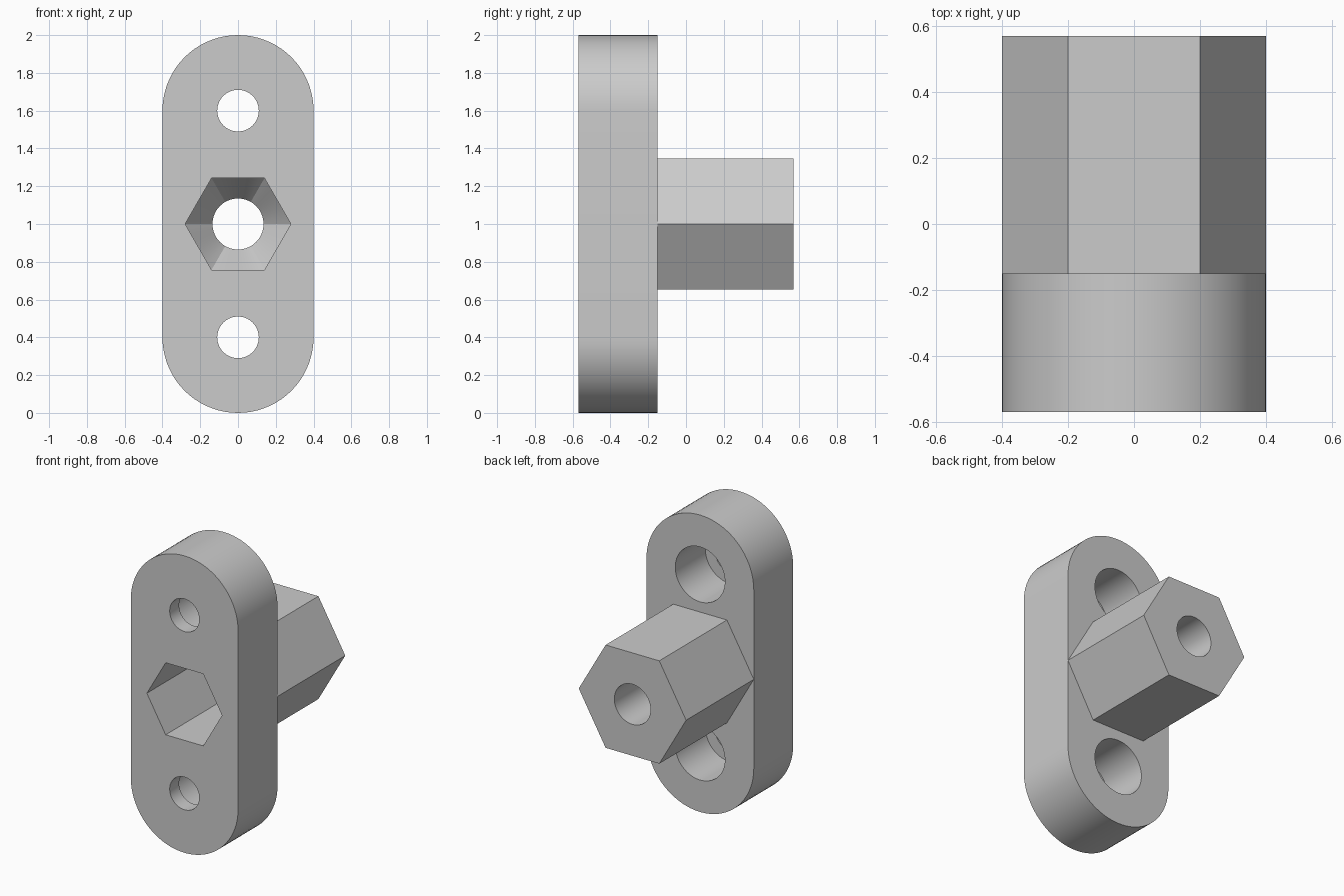
import bpy, bmesh, math

cube = bpy.data.objects.get("Cube")
if cube:
    bpy.data.objects.remove(cube, do_unlink=True)

grey = bpy.data.materials.new("plain_grey")
grey.use_nodes = True
grey.diffuse_color = (0.6, 0.6, 0.6, 1)
grey.node_tree.nodes["Principled BSDF"].inputs["Base Color"].default_value = (0.6, 0.6, 0.6, 1)

SEGMENTS = 72
FRONT, JOIN, BACK = -0.57, -0.15, 0.57


def circle(radius, cz):
    steps = [math.tau * i / SEGMENTS for i in range(SEGMENTS)]
    return [(radius * math.cos(a), cz + radius * math.sin(a)) for a in steps]


def hexagon(radius, cz, steps=SEGMENTS):
    # Hexagon with corners on +x and -x, sampled at even angles
    points = []
    for i in range(steps):
        a = math.tau * i / steps
        r = radius * math.cos(math.pi / 6) / math.cos(a % (math.pi / 3) - math.pi / 6)
        points.append((r * math.cos(a), cz + r * math.sin(a)))
    return points


def stadium(radius, low, high):
    half = SEGMENTS // 2
    top = [(radius * math.cos(math.pi * i / half), high + radius * math.sin(math.pi * i / half))
           for i in range(half + 1)]
    return top + [(-x, low + high - z) for x, z in top]


def loft(name, sections):
    # Closed solid through (y, outline) sections with equal point counts
    bm = bmesh.new()
    rings = [[bm.verts.new((x, y, z)) for x, z in outline] for y, outline in sections]
    for a, b in zip(rings, rings[1:]):
        for i in range(len(a)):
            j = (i + 1) % len(a)
            bm.faces.new((a[i], a[j], b[j], b[i]))
    bm.faces.new(rings[0])
    bm.faces.new(rings[-1])
    bmesh.ops.recalc_face_normals(bm, faces=bm.faces)
    mesh = bpy.data.meshes.new(name)
    bm.to_mesh(mesh)
    bm.free()
    mesh.materials.append(grey)
    obj = bpy.data.objects.new(name, mesh)
    bpy.context.collection.objects.link(obj)
    return obj


def finish(obj, cutters):
    # Cut the holes, then smooth the rounded walls
    bpy.ops.object.select_all(action='DESELECT')
    bpy.context.view_layer.objects.active = obj
    obj.select_set(True)
    for cutter in cutters:
        mod = obj.modifiers.new("cut", 'BOOLEAN')
        mod.operation, mod.solver, mod.object = 'DIFFERENCE', 'EXACT', cutter
        bpy.ops.object.modifier_apply(modifier=mod.name)
    bpy.ops.object.shade_smooth_by_angle(angle=math.radians(25))


# Plate with rounded ends, and hexagonal boss behind it
plate = loft("mounting_plate", [(FRONT, stadium(0.4, 0.4, 1.6)), (JOIN, stadium(0.4, 0.4, 1.6))])
boss = loft("hex_boss", [(JOIN, hexagon(0.4, 1, 6)), (BACK, hexagon(0.4, 1, 6))])

# Hexagonal pocket that tapers into the round through hole
pocket = loft("pocket_cutter", [(FRONT - 0.1, hexagon(0.28, 1)), (0.05, hexagon(0.28, 1)),
                                (0.2, circle(0.135, 1)), (BACK + 0.1, circle(0.135, 1))])

# Screw holes, counterbored from the back
screws = []
for label, z in (("lower", 0.4), ("upper", 1.6)):
    seat = FRONT + 0.1
    screws.append(loft(label + "_screw_cutter", [
        (FRONT - 0.1, circle(0.11, z)), (seat, circle(0.11, z)),
        (seat, circle(0.185, z)), (JOIN + 0.1, circle(0.185, z))]))

finish(plate, [pocket] + screws)
finish(boss, [pocket])
for cutter in [pocket] + screws:
    bpy.data.objects.remove(cutter, do_unlink=True)
